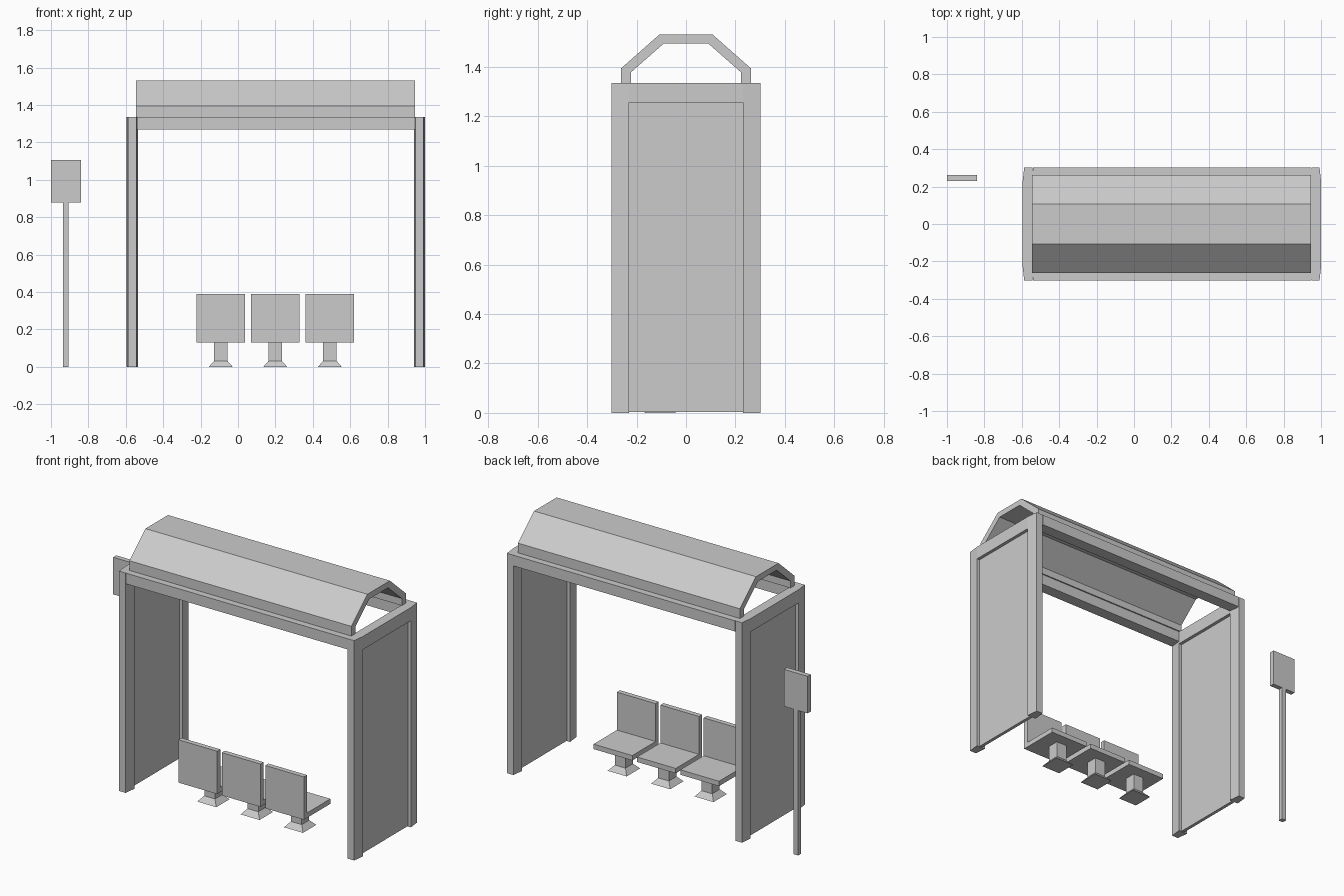
import bpy
import bmesh
from mathutils import Vector

cube = bpy.data.objects.get("Cube")
if cube:
    bpy.data.objects.remove(cube, do_unlink=True)

grey = bpy.data.materials.new("light_grey")
grey.use_nodes = True
colour = (0.6, 0.6, 0.6, 1)
grey.diffuse_color = colour
grey.node_tree.nodes["Principled BSDF"].inputs["Base Color"].default_value = colour


def finish(name, bm):
    bmesh.ops.recalc_face_normals(bm, faces=bm.faces)
    mesh = bpy.data.meshes.new(name)
    bm.to_mesh(mesh)
    bm.free()
    mesh.materials.append(grey)
    obj = bpy.data.objects.new(name, mesh)
    bpy.context.collection.objects.link(obj)
    return obj


def prism(name, points, direction):
    """Extrude a closed outline along a direction."""
    bm = bmesh.new()
    face = bm.faces.new([bm.verts.new(p) for p in points])
    new = bmesh.ops.extrude_face_region(bm, geom=[face])["geom"]
    # keep the starting cap so the solid stays closed
    if not face.is_valid:
        bm.faces.new([v for v in bm.verts][:len(points)])
    verts = [g for g in new if isinstance(g, bmesh.types.BMVert)]
    bmesh.ops.translate(bm, verts=verts, vec=Vector(direction))
    return finish(name, bm)


def box(name, x0, x1, y0, y1, z0, z1):
    outline = [(x0, y0, z0), (x1, y0, z0), (x1, y1, z0), (x0, y1, z0)]
    return prism(name, outline, (0, 0, z1 - z0))


TOP = 1.335        # top of the shelter frame
OUT, IN = 0.302, 0.23   # outer and inner depth of the posts
LEFT, RIGHT = 0.97, -0.565

# End walls: tapered posts, a top rail and a recessed panel
for side, cx in (("left", LEFT), ("right", RIGHT)):
    for end, s in (("front", -1), ("back", 1)):
        plan = [(cx - 0.022, s * OUT, 0), (cx + 0.022, s * OUT, 0),
                (cx + 0.03, s * IN, 0), (cx - 0.03, s * IN, 0)]
        prism(f"{side}_{end}_post", plan, (0, 0, TOP))
    box(f"{side}_top_rail", cx - 0.03, cx + 0.03, -IN, IN, 1.255, TOP)
    box(f"{side}_panel", cx - 0.01, cx + 0.01, -IN, IN, 0.003, 1.255)

# Long beams under the roof
for end, s in (("front", -1), ("back", 1)):
    y0, y1 = sorted((s * OUT, s * IN))
    box(f"{end}_beam", RIGHT + 0.024, LEFT - 0.024, y0, y1, 1.27, TOP)

# Folded roof shell, open at both ends
outer = [(0.262, TOP), (0.262, 1.394), (0.108, 1.53)]
inner = [(0.222, TOP), (0.222, 1.378), (0.09, 1.494)]
section = (outer + [(-y, z) for y, z in reversed(outer)]
           + [(-y, z) for y, z in inner] + inner[::-1])
prism("roof", [(-0.546, y, z) for y, z in section], (1.491, 0, 0))

# Row of seats facing the back
for i, cx in enumerate((-0.092, 0.199, 0.491), 1):
    cy = -0.105
    box(f"seat_back_{i}", cx - 0.13, cx + 0.13, -0.254, -0.224, 0.13, 0.39)
    box(f"seat_pan_{i}", cx - 0.13, cx + 0.13, -0.224, 0, 0.13, 0.16)
    box(f"seat_stem_{i}", cx - 0.036, cx + 0.036, cy - 0.036, cy + 0.036, 0.032, 0.13)
    foot = box(f"seat_foot_{i}", cx - 0.064, cx + 0.064, cy - 0.064, cy + 0.064, 0, 0.032)
    for v in foot.data.vertices:
        if v.co.z > 0.01:
            v.co.x = cx + (v.co.x - cx) * 0.56
            v.co.y = cy + (v.co.y - cy) * 0.56

# Stop sign beside the shelter
box("sign_pole", -0.936, -0.906, 0.231, 0.261, 0, 0.88)
box("sign_board", -1.0, -0.84, 0.231, 0.261, 0.88, 1.105)
